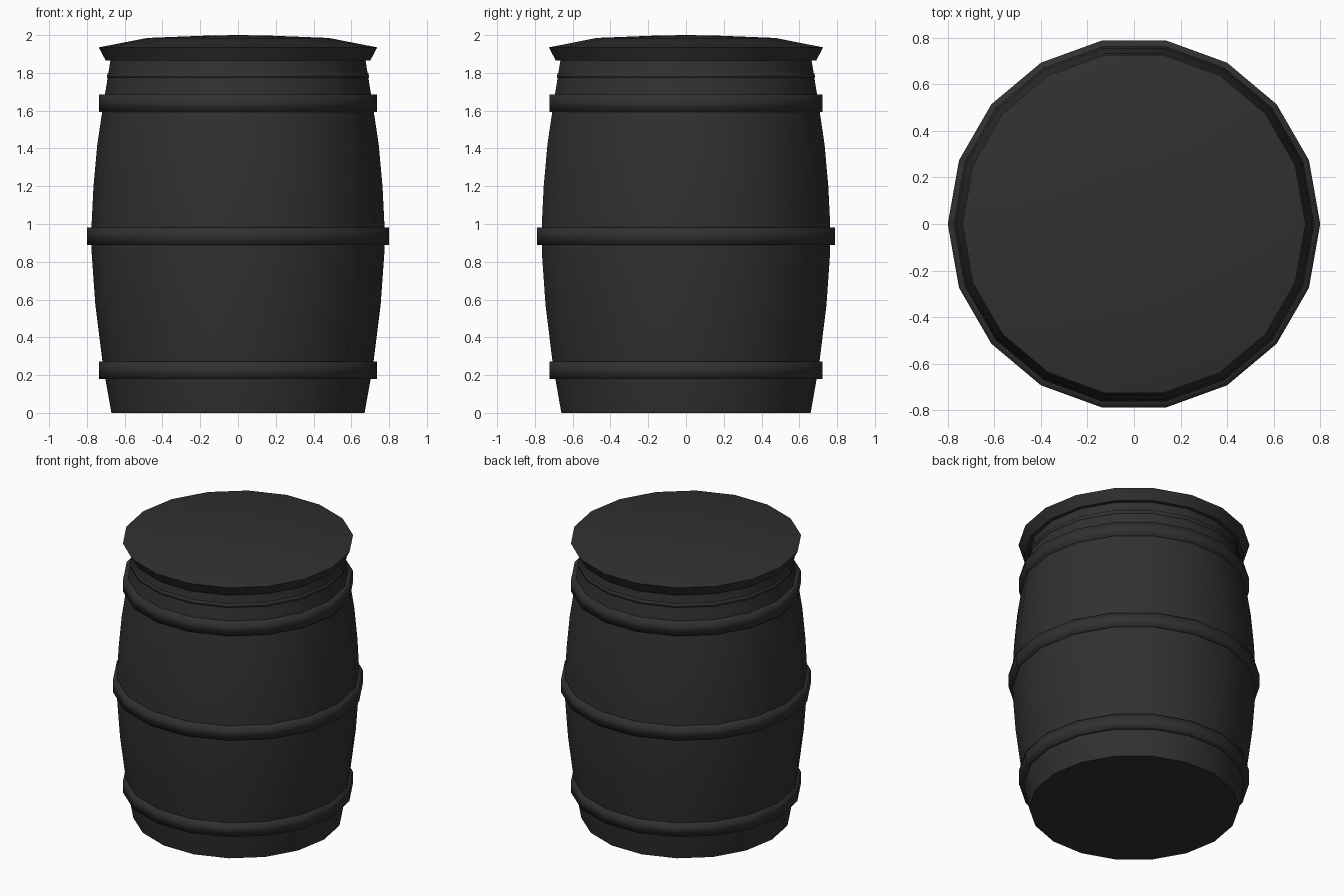
import bpy
import bmesh
from math import cos, sin, radians

cube = bpy.data.objects.get("Cube")
if cube:
    bpy.data.objects.remove(cube, do_unlink=True)

SIDES = 18

mat = bpy.data.materials.new("charcoal_black")
mat.use_nodes = True
colour = (0.03, 0.03, 0.03, 1)
mat.diffuse_color = colour
bsdf = next(n for n in mat.node_tree.nodes if n.type == 'BSDF_PRINCIPLED')
bsdf.inputs["Base Color"].default_value = colour
bsdf.inputs["Roughness"].default_value = 0.8


def lathe(name, profile, closed=False, apex=None, sharp=None):
    """Spin a (radius, z) profile; closed makes a ring, otherwise ends are capped."""
    bm = bmesh.new()
    rings = []
    for r, z in profile:
        rings.append([bm.verts.new((r * cos(radians(360 * i / SIDES)),
                                    r * sin(radians(360 * i / SIDES)), z))
                      for i in range(SIDES)])
    pairs = list(zip(rings, rings[1:]))
    if closed:
        pairs.append((rings[-1], rings[0]))
    for low, high in pairs:
        for i in range(SIDES):
            j = (i + 1) % SIDES
            bm.faces.new((low[i], low[j], high[j], high[i]))
    if not closed:
        bm.faces.new(rings[0][::-1])
        if apex is None:
            bm.faces.new(rings[-1])
        else:
            tip = bm.verts.new((0, 0, apex))
            for i in range(SIDES):
                bm.faces.new((rings[-1][i], rings[-1][(i + 1) % SIDES], tip))
    bmesh.ops.recalc_face_normals(bm, faces=bm.faces)
    mesh = bpy.data.meshes.new(name)
    bm.to_mesh(mesh)
    bm.free()
    mesh.materials.append(mat)
    ob = bpy.data.objects.new(name, mesh)
    bpy.context.collection.objects.link(ob)
    bpy.ops.object.select_all(action='DESELECT')
    ob.select_set(True)
    bpy.context.view_layer.objects.active = ob
    if sharp is None:
        bpy.ops.object.shade_smooth()
    else:
        bpy.ops.object.shade_smooth_by_angle(angle=radians(sharp))
    return ob


# Bulging barrel body, tapered toward both ends
lathe("barrel_body", [(0.67, 0), (0.715, 0.25), (0.755, 0.57), (0.775, 0.85),
                      (0.775, 1.0), (0.765, 1.2), (0.745, 1.42), (0.715, 1.62),
                      (0.69, 1.775), (0.673, 1.88)], sharp=60)

# Three square-edged hoops around the body
for name, z, radius in (("lower_hoop", 0.225, 0.735),
                        ("middle_hoop", 0.935, 0.80),
                        ("upper_hoop", 1.64, 0.735)):
    inner, h = radius - 0.06, 0.046
    lathe(name, [(inner, z - h), (radius, z - h), (radius, z + h), (inner, z + h)],
          closed=True)

# Thin lip below the lid
lathe("neck_lip", [(0.66, 1.775), (0.695, 1.775), (0.69, 1.80), (0.66, 1.80)],
      closed=True)

# Flared lid with a shallow domed top
lathe("lid", [(0.70, 1.865), (0.737, 1.935), (0.48, 1.985), (0.15, 1.998)],
      apex=2.0, sharp=50)
